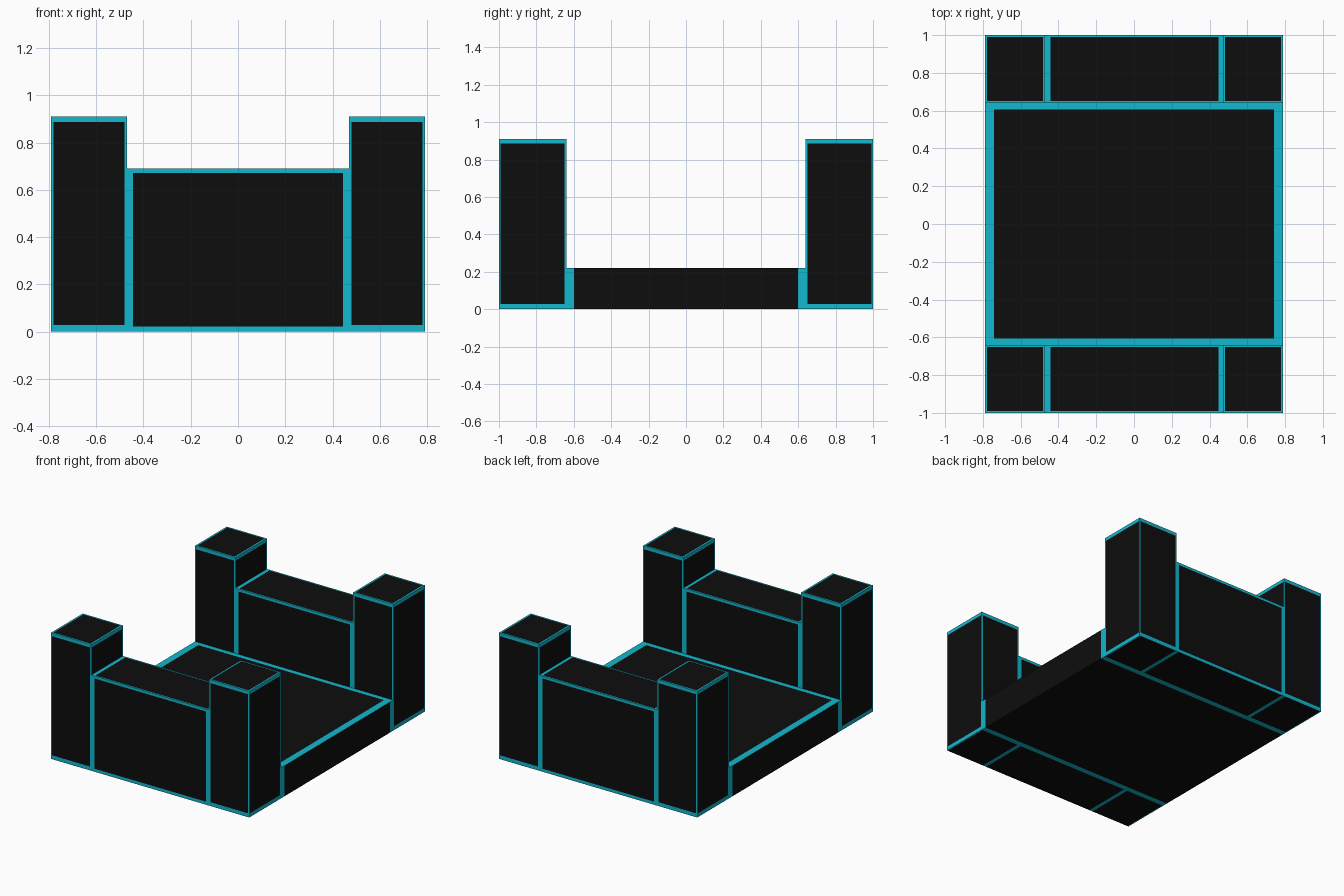
import bpy, bmesh
from mathutils import Vector

if "Cube" in bpy.data.objects:
    bpy.data.objects.remove(bpy.data.objects["Cube"])


def material(name, rgb):
    m = bpy.data.materials.new(name)
    m.diffuse_color = (*rgb, 1)
    m.use_nodes = True
    m.node_tree.nodes["Principled BSDF"].inputs["Base Color"].default_value = m.diffuse_color
    return m


BLACK = material("black panel", (0.004, 0.004, 0.004))
CYAN = material("cyan trim", (0.006, 0.48, 0.62))


def panel_box(name, lo, hi, margins):
    """Box whose faces are black panels framed by flat cyan borders.
    margins[(axis, side)] = border widths (u_low, u_high, v_low, v_high),
    where u, v are the two other axes in x, y, z order."""
    bm = bmesh.new()
    for axis in range(3):
        u, v = [a for a in range(3) if a != axis]
        for side in (0, 1):
            ul, uh, vl, vh = margins[(axis, side)]

            def point(pu, pv):
                p = Vector((0, 0, 0))
                p[axis] = (lo, hi)[side][axis]
                p[u], p[v] = pu, pv
                return p

            def ring(a, b, c, d):
                u0, u1, v0, v1 = lo[u] + a, hi[u] - b, lo[v] + c, hi[v] - d
                return [point(u0, v0), point(u1, v0), point(u1, v1), point(u0, v1)]

            outer, inner = ring(0, 0, 0, 0), ring(ul, uh, vl, vh)
            quads = [(inner, 0)]
            for i, width in enumerate((vl, uh, vh, ul)):
                j = (i + 1) % 4
                if width > 0:
                    quads.append(([outer[i], outer[j], inner[j], inner[i]], 1))
            for pts, mat in quads:
                # drop repeated corners where a border has no width
                pts = [p for k, p in enumerate(pts) if (p - pts[k - 1]).length > 1e-6]
                f = bm.faces.new([bm.verts.new(p) for p in pts])
                f.material_index = mat
                f.normal_update()
                if (f.normal[axis] > 0) != (side == 1):
                    f.normal_flip()
    bmesh.ops.remove_doubles(bm, verts=bm.verts, dist=1e-5)
    me = bpy.data.meshes.new(name)
    bm.to_mesh(me)
    bm.free()
    me.materials.append(BLACK)
    me.materials.append(CYAN)
    ob = bpy.data.objects.new(name, me)
    bpy.context.collection.objects.link(ob)


def faces(x, y, bottom, top):
    return {(0, 0): x, (0, 1): x, (1, 0): y, (1, 1): y, (2, 0): bottom, (2, 1): top}


X0, X1, Y0, Y1 = 0.47, 0.79, 0.64, 1.0

# Floor slab
panel_box("floor_slab", (-X1, -Y0, 0), (X1, Y0, 0.22),
          faces((0.04, 0.04, 0, 0), (0, 0, 0, 0),
                (0, 0, 0.04, 0.04), (0.05, 0.05, 0.035, 0.035)))

for sy, end in ((-1, "front"), (1, "back")):
    ya, yb = sorted((sy * Y0, sy * Y1))
    # Low wall between the corner posts
    panel_box(end + "_wall", (-X0, ya, 0), (X0, yb, 0.69),
              faces((0, 0, 0, 0), (0.025, 0.025, 0.022, 0.018),
                    (0.02, 0.02, 0, 0), (0.027, 0.022, 0.01, 0.01)))
    # Tall corner posts
    for sx, hand in ((-1, "left"), (1, "right")):
        xa, xb = sorted((sx * X0, sx * X1))
        side = (0.009, 0.009, 0.028, 0.024)
        panel_box(f"{end}_{hand}_post", (xa, ya, 0), (xb, yb, 0.91),
                  faces(side, side, (0.008, 0.008, 0, 0), (0.012, 0.012, 0.01, 0.01)))
